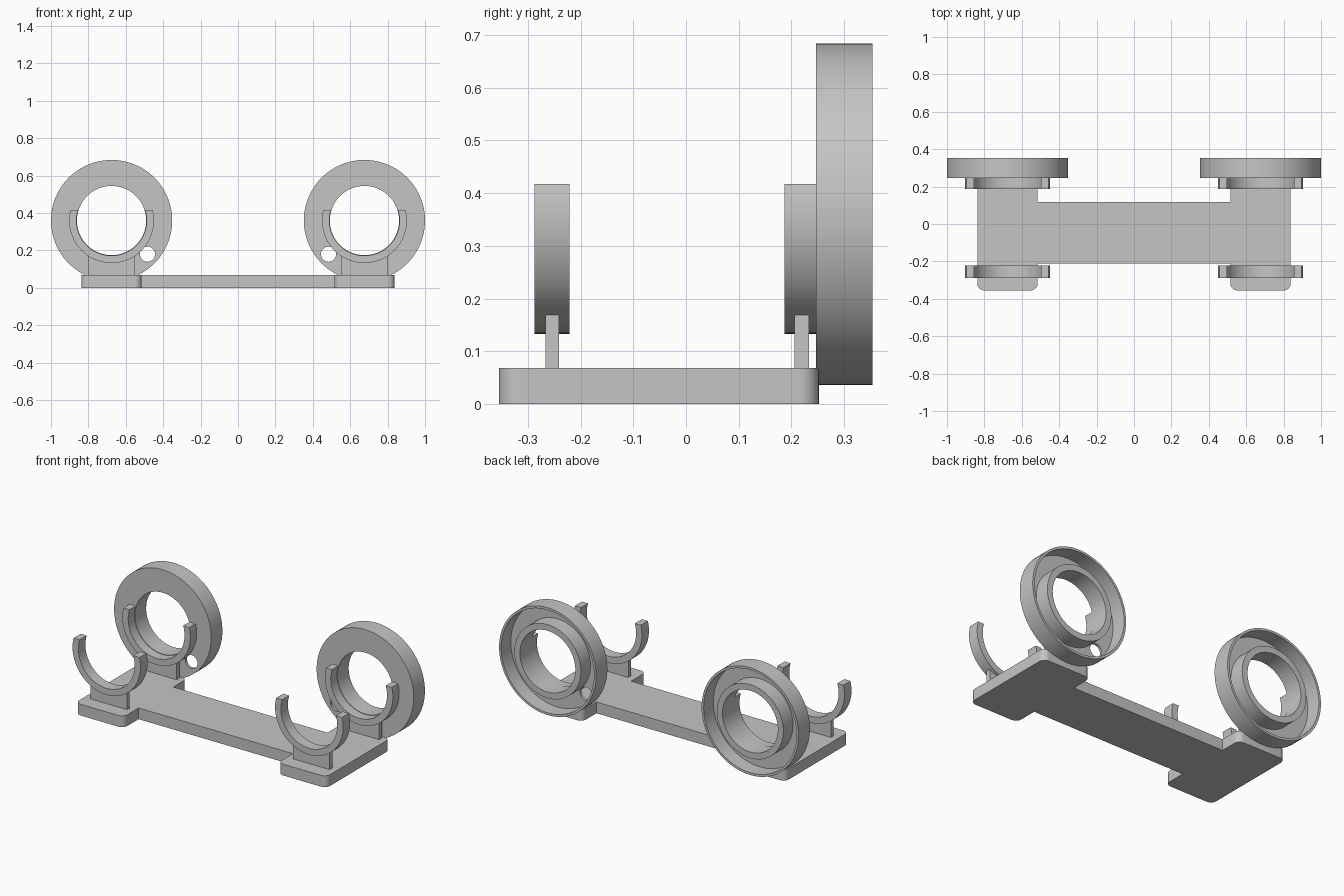
import bpy, bmesh, math
from math import sin, cos, asin, pi

cube = bpy.data.objects.get("Cube")
if cube:
    bpy.data.objects.remove(cube, do_unlink=True)

GREY = (0.56, 0.56, 0.56, 1)
mat = bpy.data.materials.new("light grey plastic")
mat.use_nodes = True
mat.diffuse_color = GREY
mat.node_tree.nodes["Principled BSDF"].inputs["Base Color"].default_value = GREY

CX, CZ = 0.676, 0.36        # ring axis
R_DISC, R_HOLE, R_TUBE = 0.324, 0.185, 0.222
R_OUT, R_IN = 0.227, 0.188  # cradle radii
BASE_TOP = 0.068


def finish(bm, name):
    bmesh.ops.recalc_face_normals(bm, faces=bm.faces)
    mesh = bpy.data.meshes.new(name)
    bm.to_mesh(mesh)
    bm.free()
    mesh.materials.append(mat)
    obj = bpy.data.objects.new(name, mesh)
    bpy.context.collection.objects.link(obj)
    return obj


def activate(obj):
    bpy.ops.object.select_all(action='DESELECT')
    obj.select_set(True)
    bpy.context.view_layer.objects.active = obj


def prism(name, outline, offset):
    """Extrude a closed outline of 3D points along offset."""
    bm = bmesh.new()
    face = bm.faces.new([bm.verts.new(p) for p in outline])
    new = bmesh.ops.extrude_face_region(bm, geom=[face], use_keep_orig=True)["geom"]
    bmesh.ops.translate(bm, vec=offset, verts=[v for v in new if isinstance(v, bmesh.types.BMVert)])
    return finish(bm, name)


def arc(cx, cy, r, a, b, n):
    return [(cx + r * cos(a + (b - a) * i / n), cy + r * sin(a + (b - a) * i / n)) for i in range(n + 1)]


def smooth(obj):
    activate(obj)
    bpy.ops.object.shade_smooth_by_angle(angle=math.radians(30))


# Base plate: two rounded pads joined by a bar
r, x0, x1, y0, y1 = 0.037, 0.515, 0.838, -0.355, 0.252
half = [(x0, -0.212)]
half += arc(x0 + r, y0 + r, r, pi, 1.5 * pi, 8)
half += arc(x1 - r, y0 + r, r, 1.5 * pi, 2 * pi, 8)
half += arc(x1 - r, y1 - r, r, 0, pi / 2, 8)
half += arc(x0 + r, y1 - r, r, pi / 2, pi, 8)
half += [(x0, 0.118)]
outline = half + [(-x, y) for x, y in reversed(half)]
smooth(prism("base_plate", [(x, y, 0) for x, y in outline], (0, 0, BASE_TOP)))


def cradle(name, cx, ya, yb):
    lift = 0.057
    a, b = asin(lift / R_OUT), asin(lift / R_IN)
    pts = arc(cx, CZ, R_OUT, pi - a, 2 * pi + a, 56) + arc(cx, CZ, R_IN, 2 * pi + b, pi - b, 56)
    smooth(prism(name, [(x, ya, z) for x, z in pts], (0, yb - ya, 0)))


def post(name, cx, ya, yb):
    w, rad = 0.122, R_OUT - 0.002
    a = asin(w / rad)
    pts = [(cx + w, BASE_TOP - 0.005), (cx - w, BASE_TOP - 0.005)]
    pts += arc(cx, CZ, rad, 1.5 * pi - a, 1.5 * pi + a, 20)
    smooth(prism(name, [(x, ya, z) for x, z in pts], (0, yb - ya, 0)))


def cup(name, cx, side):
    """Shallow cup open at the back, with a central tube and a small cable hole."""
    front, back, floor, wall = 0.247, 0.354, 0.262, 0.014
    profile = [(R_HOLE, front), (R_DISC, front), (R_DISC, back), (R_DISC - wall, back),
               (R_DISC - wall, floor), (R_TUBE, floor), (R_TUBE, back), (R_HOLE, back)]
    bm = bmesh.new()
    verts = [bm.verts.new((cx + rad, y, CZ)) for rad, y in profile]
    edges = [bm.edges.new((verts[i - 1], verts[i])) for i in range(len(verts))]
    bmesh.ops.spin(bm, geom=verts + edges, cent=(cx, 0, CZ), axis=(0, 1, 0), angle=2 * pi, steps=96)
    bmesh.ops.remove_doubles(bm, verts=bm.verts, dist=0.0002)
    obj = finish(bm, name)

    # Cable hole on the inner lower side
    hx, hz = cx - side * 0.192, CZ - 0.18
    ring = arc(hx, hz, 0.0405, 0, 2 * pi, 32)[:-1]
    cutter = prism("hole_cutter", [(x, front - 0.02, z) for x, z in ring], (0, floor - front + 0.03, 0))
    cutter.hide_render = True
    mod = obj.modifiers.new("cable_hole", 'BOOLEAN')
    mod.operation, mod.solver, mod.object = 'DIFFERENCE', 'EXACT', cutter
    activate(obj)
    bpy.ops.object.modifier_apply(modifier=mod.name)
    bpy.data.objects.remove(cutter, do_unlink=True)
    smooth(obj)


# Matching holders on both sides
for label, side in (("left", 1), ("right", -1)):
    cx = side * CX
    cradle(f"{label}_front_cradle", cx, -0.288, -0.221)
    cradle(f"{label}_back_cradle", cx, 0.187, 0.25)
    post(f"{label}_front_post", cx, -0.267, -0.241)
    post(f"{label}_back_post", cx, 0.206, 0.233)
    cup(f"{label}_cup", cx, side)
